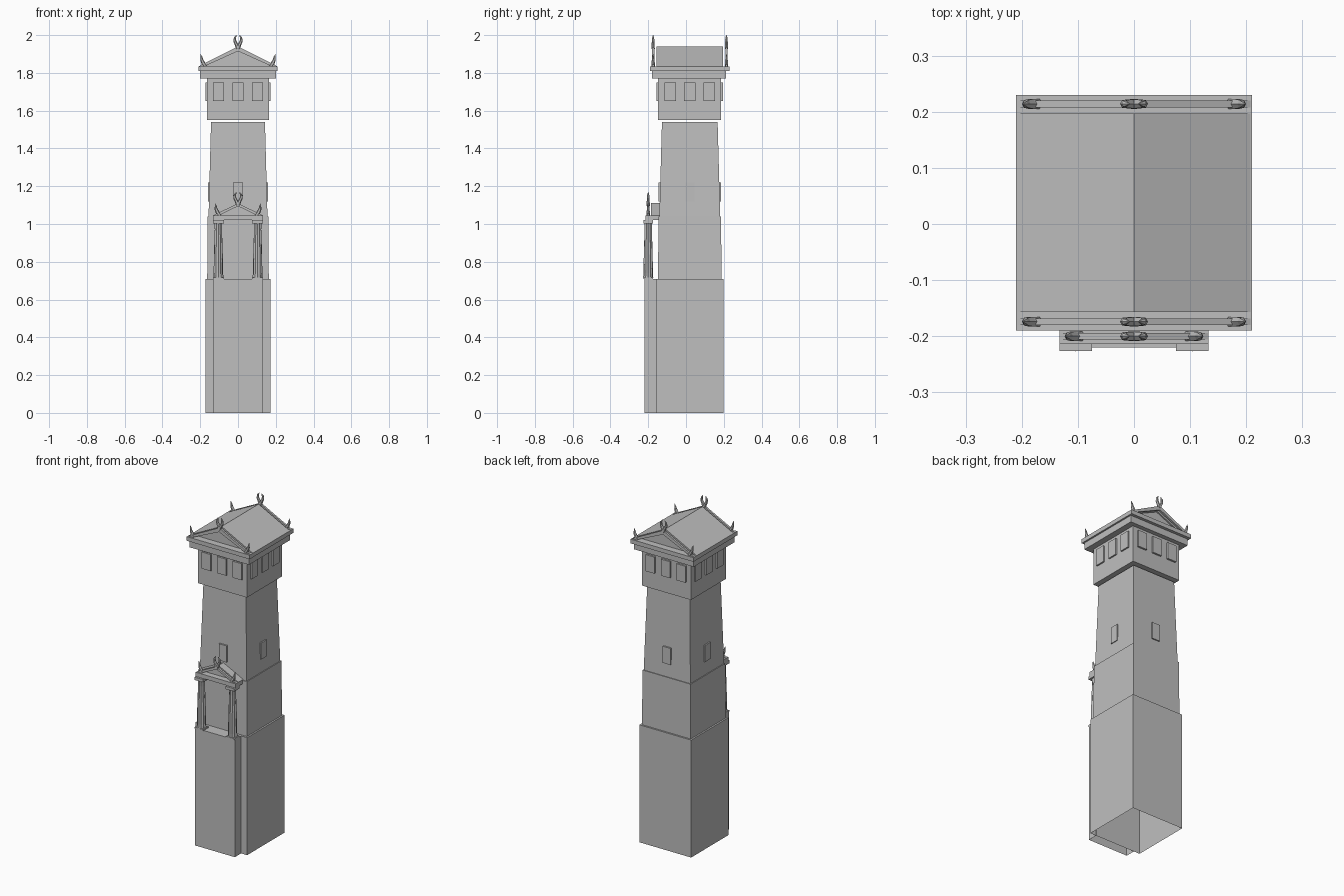
import bpy, bmesh, math
from mathutils import Vector

cube = bpy.data.objects.get("Cube")
if cube:
    bpy.data.objects.remove(cube, do_unlink=True)

stone = bpy.data.materials.new("grey_stone")
stone.use_nodes = True
stone.diffuse_color = (0.52, 0.52, 0.52, 1)
stone.node_tree.nodes["Principled BSDF"].inputs["Base Color"].default_value = (0.52, 0.52, 0.52, 1)
CY = 0.02  # tower axis in y


def finish(name, bm):
    bmesh.ops.recalc_face_normals(bm, faces=bm.faces)
    mesh = bpy.data.meshes.new(name)
    bm.to_mesh(mesh)
    bm.free()
    mesh.materials.append(stone)
    obj = bpy.data.objects.new(name, mesh)
    bpy.context.collection.objects.link(obj)
    return obj


def block(name, lo, hi, taper=1.0, open_bottom=False):
    """Box from corner lo to corner hi, its top scaled about its axis."""
    bm = bmesh.new()
    bmesh.ops.create_cube(bm, size=1)
    lo, hi = Vector(lo), Vector(hi)
    mid, size = (lo + hi) / 2, hi - lo
    for v in bm.verts:
        k = taper if v.co.z > 0 else 1
        v.co = Vector((v.co.x * size.x * k, v.co.y * size.y * k, v.co.z * size.z)) + mid
    if open_bottom:
        bm.faces.ensure_lookup_table()
        low = [f for f in bm.faces if all(v.co.z < lo.z + 1e-4 for v in f.verts)]
        bmesh.ops.delete(bm, geom=low, context='FACES_ONLY')
    return finish(name, bm)


def extrude_xz(name, points, y0, y1):
    """Prism from an outline in x and z."""
    bm = bmesh.new()
    face = bm.faces.new([bm.verts.new((x, y0, z)) for x, z in points])
    new = bmesh.ops.extrude_face_region(bm, geom=[face])["geom"]
    bmesh.ops.translate(bm, vec=(0, y1 - y0, 0),
                        verts=[g for g in new if isinstance(g, bmesh.types.BMVert)])
    return finish(name, bm)


def horn(name, x, y, z, points):
    """Tapered curl along a path of (x, z, radius)."""
    bm = bmesh.new()
    rings = []
    for i, (px, pz, r) in enumerate(points):
        a, b = points[max(i - 1, 0)], points[min(i + 1, len(points) - 1)]
        d = Vector((b[0] - a[0], 0, b[1] - a[1])).normalized()
        side = Vector((d.z, 0, -d.x))
        c = Vector((x + px, y, z + pz))
        rings.append([bm.verts.new(c + side * r * math.cos(t) + Vector((0, r * math.sin(t), 0)))
                      for t in (k * math.tau / 6 for k in range(6))])
    for a, b in zip(rings, rings[1:]):
        for k in range(6):
            bm.faces.new((a[k], a[(k + 1) % 6], b[(k + 1) % 6], b[k]))
    bm.faces.new(rings[0])
    bm.faces.new(rings[-1])
    return finish(name, bm)


def ornaments(name, half, y, eave, apex):
    """Forked crest at the apex and a curl at each eave corner."""
    for s, side in ((-1, "right"), (1, "left")):
        horn(f"{name}_crest_{side}", 0, y, apex,
             [(0, -0.012, 0.010), (s * 0.008, 0.01, 0.009), (s * 0.017, 0.028, 0.008),
              (s * 0.016, 0.046, 0.006), (s * 0.008, 0.06, 0.001)])
        horn(f"{name}_corner_{side}", s * (half - 0.03), y, eave,
             [(-s * 0.006, 0, 0.010), (s * 0.006, 0.016, 0.010), (s * 0.014, 0.034, 0.008),
              (s * 0.016, 0.05, 0.005), (s * 0.020, 0.064, 0.001)])


def gable(name, half, eave, apex, y0, y1):
    """Roof slopes over a slightly recessed triangular core."""
    t = (apex - eave) * 0.24
    band = [(-half, eave), (0, apex), (half, eave),
            (half - 0.03, eave), (0, apex - t), (-half + 0.03, eave)]
    core = [(-half + 0.015, eave), (0, apex - t * 0.5), (half - 0.015, eave)]
    extrude_xz(f"{name}_slopes", band, y0, y1)
    extrude_xz(f"{name}_tympanum", core, y0 + 0.008, y1 - 0.008)
    return band


# Tower shaft
block("tower_base", (-0.173, -0.16, 0), (0.173, 0.198, 0.71), open_bottom=True)
block("middle_stage", (-0.163, -0.148, 0.71), (0.163, 0.188, 1.04), 0.985)
block("tapered_stage", (-0.156, -0.141, 1.04), (0.156, 0.181, 1.54), 0.915)
block("lantern_room", (-0.163, -0.148, 1.55), (0.163, 0.186, 1.77))
block("cornice", (-0.2, -0.18, 1.77), (0.2, 0.212, 1.81))
block("roof_slab", (-0.21, -0.19, 1.81), (0.21, 0.23, 1.835))

# Raised shutters on all four sides
for s, side in ((-1, "a"), (1, "b")):
    for i in (-1, 0, 1):
        c = i * 0.103
        x, y = s * 0.163, CY + s * 0.168
        block(f"side_shutter_{side}{i + 2}", (x - 0.009, CY + c - 0.03, 1.65),
              (x + 0.009, CY + c + 0.03, 1.75))
        block(f"end_shutter_{side}{i + 2}", (c - 0.03, y - 0.009, 1.65),
              (c + 0.03, y + 0.009, 1.75))
    x, y = s * 0.15, CY + s * 0.157
    block(f"side_window_{side}", (x - 0.009, CY - 0.026, 1.12), (x + 0.009, CY + 0.026, 1.22))
    block(f"end_window_{side}", (-0.026, y - 0.009, 1.12), (0.026, y + 0.009, 1.22))

# Main roof with ornaments over both gables
edge = gable("main_roof", 0.208, 1.835, 1.94, -0.157, 0.197)
for y, end in ((-0.174, "front"), (0.214, "back")):
    extrude_xz(f"{end}_raking_frame", edge, y - 0.006, y + 0.006)
    ornaments(f"{end}_gable", 0.208, y, 1.835, 1.94)

# Porch
block("porch_base", (-0.133, -0.22, 0), (0.133, -0.158, 0.71), open_bottom=True)
block("porch_slab", (-0.133, -0.214, 1.02), (0.133, -0.14, 1.045))
edge = gable("porch_roof", 0.132, 1.045, 1.11, -0.186, -0.14)
extrude_xz("porch_raking_frame", edge, -0.206, -0.194)
ornaments("porch_gable", 0.132, -0.2, 1.045, 1.11)

# Fluted columns with plinth and capital
for s, side in ((-1, "right"), (1, "left")):
    x, y = s * 0.104, -0.2
    bm = bmesh.new()
    rings = []
    for z, r in ((0.716, 0.027), (0.74, 0.025), (0.86, 0.023), (0.97, 0.019), (1.005, 0.02)):
        rings.append([bm.verts.new((x + r * (1 - 0.1 * (k % 2)) * math.cos(k * math.tau / 24),
                                    y + r * (1 - 0.1 * (k % 2)) * math.sin(k * math.tau / 24), z))
                      for k in range(24)])
    for a, b in zip(rings, rings[1:]):
        for k in range(24):
            bm.faces.new((a[k], a[(k + 1) % 24], b[(k + 1) % 24], b[k]))
    finish(f"{side}_column", bm)
    block(f"{side}_column_plinth", (x - 0.029, y - 0.026, 0.71), (x + 0.029, y + 0.026, 0.718))
    block(f"{side}_column_capital", (x - 0.029, y - 0.026, 1.003), (x + 0.029, y + 0.026, 1.02))
